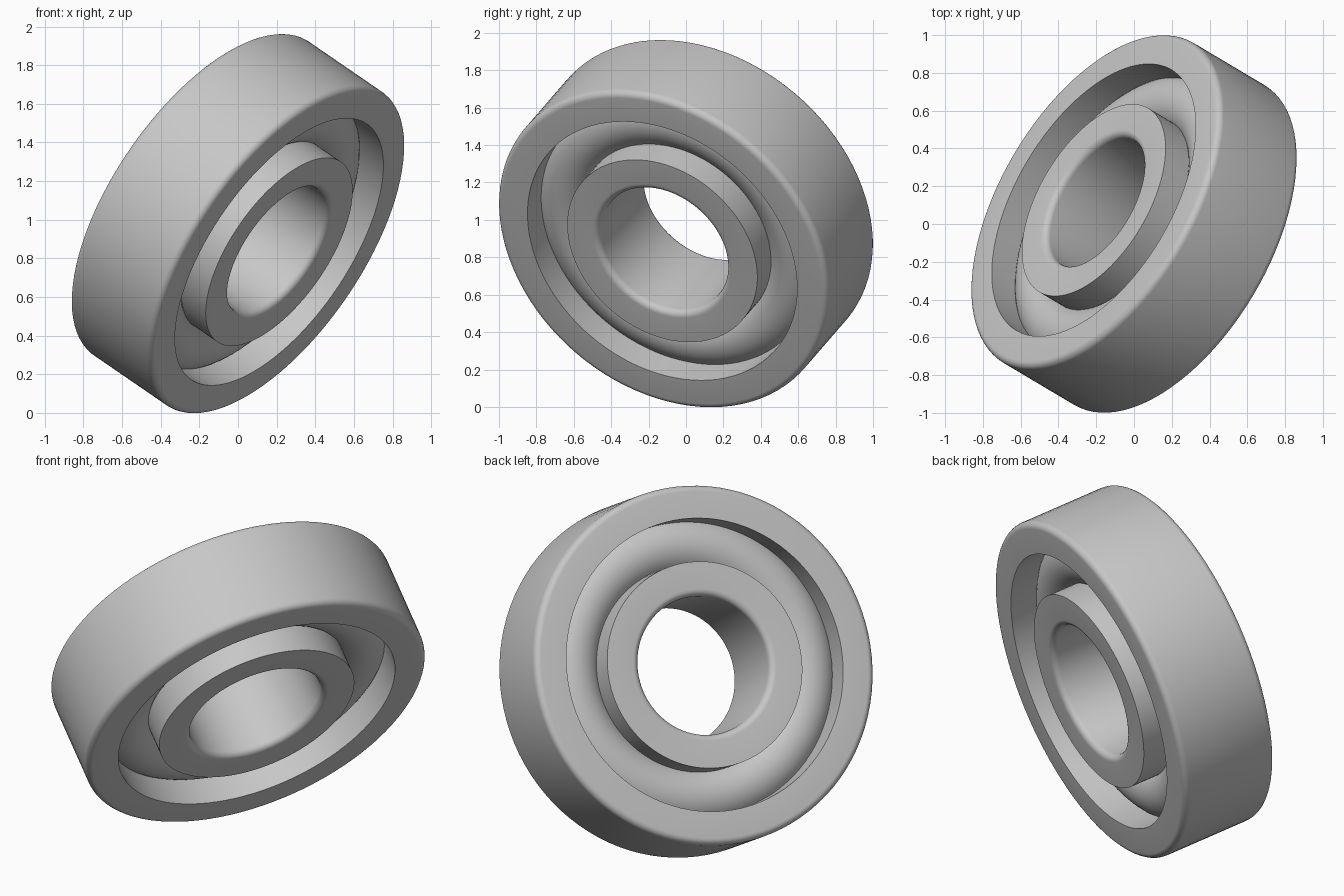
import bpy, bmesh, math
from mathutils import Vector, Matrix

if "Cube" in bpy.data.objects:
    bpy.data.objects.remove(bpy.data.objects["Cube"], do_unlink=True)

# Main dimensions
OUTER_R, OUTER_LIP = 0.985, 0.803
INNER_LIP, BORE_R = 0.566, 0.38
HALF_W, FILLET, TUBE_R = 0.288, 0.036, 0.17
STEPS = 96
AXIS = Vector((0.74, -0.44, -0.508)).normalized()
PLACE = Matrix.Translation((0, 0, 0.98)) @ AXIS.to_track_quat('Z', 'Y').to_matrix().to_4x4()

steel = bpy.data.materials.new("steel_grey")
steel.use_nodes = True
steel.diffuse_color = (0.57, 0.57, 0.57, 1)
steel.node_tree.nodes["Principled BSDF"].inputs["Base Color"].default_value = steel.diffuse_color


def arc(r, z, radius, start, end, n):
    """Points (r, z) along an arc, angles in degrees."""
    angles = [math.radians(start + (end - start) * i / n) for i in range(n + 1)]
    return [(r + radius * math.cos(a), z + radius * math.sin(a)) for a in angles]


def lathe(name, profile):
    """Turn a closed (r, z) profile around the tilted axis."""
    bm = bmesh.new()
    verts = [bm.verts.new((r, 0, z)) for r, z in profile]
    edges = [bm.edges.new((v, verts[i - 1])) for i, v in enumerate(verts)]
    bmesh.ops.spin(bm, geom=verts + edges, cent=(0, 0, 0), axis=(0, 0, 1),
                   angle=math.tau, steps=STEPS)
    bmesh.ops.remove_doubles(bm, verts=bm.verts, dist=1e-4)
    bmesh.ops.recalc_face_normals(bm, faces=bm.faces)
    mesh = bpy.data.meshes.new(name)
    bm.transform(PLACE)
    bm.to_mesh(mesh)
    bm.free()
    mesh.materials.append(steel)
    obj = bpy.data.objects.new(name, mesh)
    bpy.context.collection.objects.link(obj)
    return obj


flat = HALF_W - FILLET

# Outer ring, rounded on its outside edges
rim = OUTER_R - FILLET
outer_ring = lathe("outer_ring", [(OUTER_LIP, HALF_W), (OUTER_LIP, -HALF_W)]
                   + arc(rim, -flat, FILLET, -90, 0, 6)
                   + arc(rim, flat, FILLET, 0, 90, 6))

# Inner ring, rounded at the bore
bore = BORE_R + FILLET
inner_ring = lathe("inner_ring", [(INNER_LIP, -HALF_W), (INNER_LIP, HALF_W)]
                   + arc(bore, flat, FILLET, 90, 180, 6)
                   + arc(bore, -flat, FILLET, 180, 270, 6))

# Round rolling band held between the rings
band = lathe("rolling_band", arc((OUTER_LIP + INNER_LIP) / 2, 0, TUBE_R, 0, 360, 48)[:-1])

# Smooth shading with crisp lips
bpy.ops.object.select_all(action='DESELECT')
for obj in (outer_ring, inner_ring, band):
    obj.select_set(True)
bpy.context.view_layer.objects.active = outer_ring
bpy.ops.object.shade_smooth_by_angle(angle=math.radians(30))
